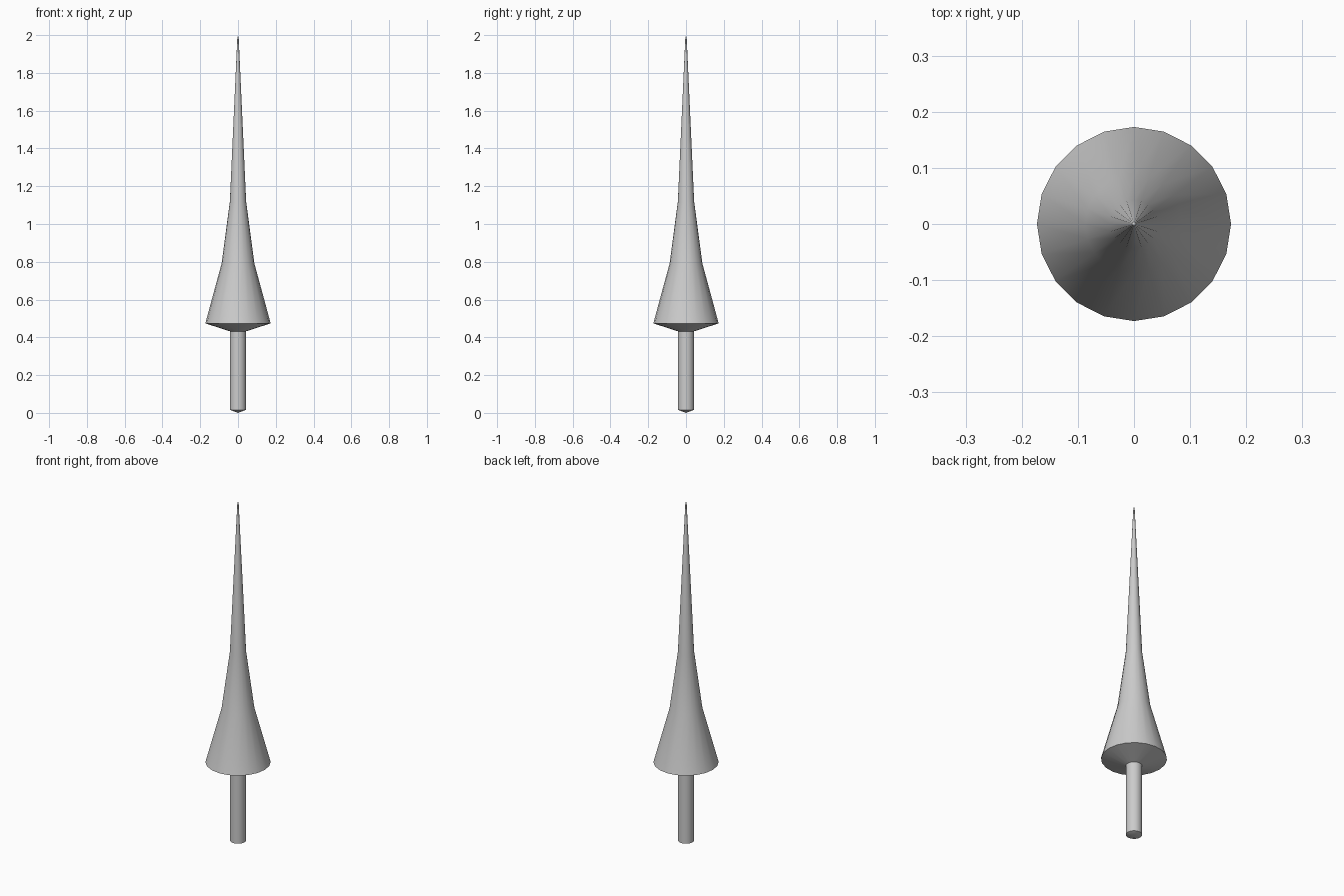
import bpy, bmesh
from math import radians
from mathutils import Vector, Matrix

if "Cube" in bpy.data.objects:
    bpy.data.objects.remove(bpy.data.objects["Cube"])

SIDES = 20
# (radius, height) from the bottom point up to the tip
PROFILE = [(0, 0), (0.043, 0.016), (0.043, 0.432), (0.173, 0.474),
           (0.087, 0.79), (0.043, 1.12), (0.004, 1.98), (0, 2.0)]

# Spike: one lathed outline with handle shaft, flared collar and long taper
bm = bmesh.new()
verts = [bm.verts.new((r, 0, z)) for r, z in PROFILE]
edges = [bm.edges.new(pair) for pair in zip(verts, verts[1:])]
bmesh.ops.spin(bm, geom=verts + edges, cent=(0, 0, 0), axis=(0, 0, 1),
               angle=radians(360), steps=SIDES, use_duplicate=False)
bmesh.ops.remove_doubles(bm, verts=bm.verts, dist=0.0003)
bmesh.ops.recalc_face_normals(bm, faces=bm.faces)

mesh = bpy.data.meshes.new("spike")
bm.to_mesh(mesh)
bm.free()
spike = bpy.data.objects.new("spike", mesh)
bpy.context.collection.objects.link(spike)

# Smooth sides, crisp rims
bpy.context.view_layer.objects.active = spike
spike.select_set(True)
bpy.ops.object.shade_smooth_by_angle(angle=radians(40))
